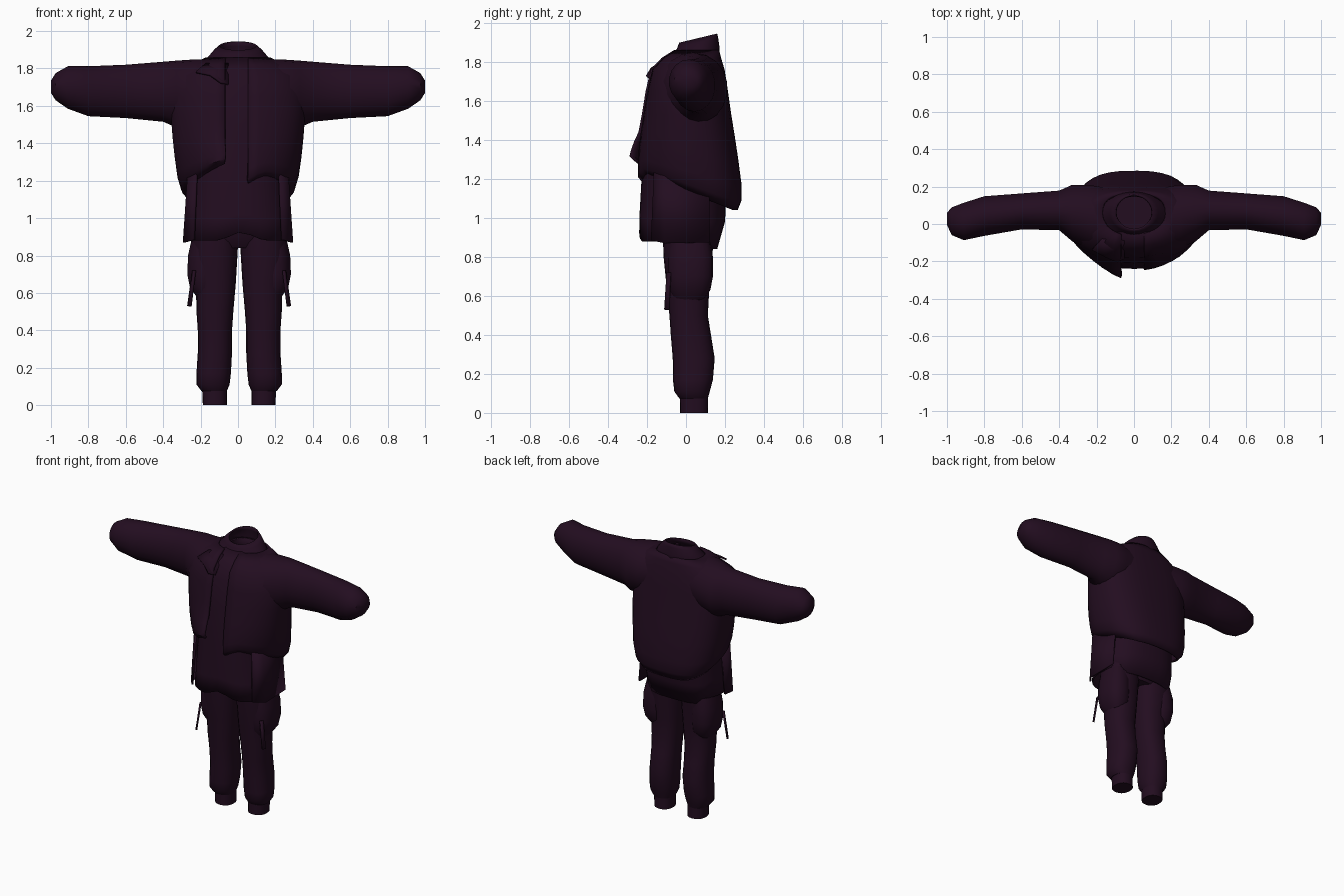
import bpy, bmesh, math
from mathutils import Vector

cube = bpy.data.objects.get("Cube")
if cube:
    bpy.data.objects.remove(cube)

COLOR = (0.0165, 0.004, 0.0143, 1)
cloth = bpy.data.materials.new("dark plum cloth")
cloth.use_nodes = True
cloth.diffuse_color = COLOR
bsdf = cloth.node_tree.nodes["Principled BSDF"]
bsdf.inputs["Base Color"].default_value = COLOR
bsdf.inputs["Roughness"].default_value = 0.8


def finish(name, bm, thick=0):
    bmesh.ops.recalc_face_normals(bm, faces=bm.faces)
    me = bpy.data.meshes.new(name)
    bm.to_mesh(me)
    bm.free()
    me.materials.append(cloth)
    ob = bpy.data.objects.new(name, me)
    bpy.context.collection.objects.link(ob)
    if thick:
        mod = ob.modifiers.new("cloth thickness", "SOLIDIFY")
        mod.thickness, mod.offset = thick, -1
    bpy.ops.object.select_all(action="DESELECT")
    ob.select_set(True)
    bpy.context.view_layer.objects.active = ob
    bpy.ops.object.shade_smooth_by_angle(angle=math.radians(40))


def loft(name, rings, n=28, power=(2, 2), gap=None, axis="z", caps=False, warp=None, thick=0):
    """Rings are (height, u0, u1, v0, v1); power is the squareness of the front and back
    halves; gap holds the two x edges of an open front."""
    bm = bmesh.new()
    rows = []
    for w, u0, u1, v0, v1 in rings:
        cu, cv, ru, rv = (u0 + u1) / 2, (v0 + v1) / 2, (u1 - u0) / 2, (v1 - v0) / 2
        a0, a1, count = 0, math.tau, n
        if gap:
            a0 = math.asin(gap[1] / ru)
            a1 = math.tau + math.asin(gap[0] / ru)
            count = n + 1
        row = []
        for i in range(count):
            a = a0 + (a1 - a0) * i / n
            s, c = math.sin(a), -math.cos(a)
            e = 2 / power[0 if c < 0 else 1]
            u = cu + ru * math.copysign(abs(s) ** e, s)
            v = cv + rv * math.copysign(abs(c) ** e, c)
            p = Vector((u, v, w) if axis == "z" else (w, u, v))
            row.append(bm.verts.new(warp(p) if warp else p))
        rows.append(row)
    for lo, hi in zip(rows, rows[1:]):
        for i in range(n):
            j = i + 1 if gap else (i + 1) % n
            bm.faces.new((lo[i], lo[j], hi[j], hi[i]))
    if caps:
        bm.faces.new(rows[0])
        bm.faces.new(rows[-1])
    finish(name, bm, thick)


def plate(name, points, thick):
    bm = bmesh.new()
    bm.faces.new([bm.verts.new(p) for p in points])
    bmesh.ops.triangulate(bm, faces=bm.faces)
    finish(name, bm, thick)


# Open jacket: hem is higher at the front, right panel swings outward
def jacket_drape(p):
    low = max(0, min(1, (1.45 - p.z) / 0.4))
    p.z += 0.18 * low * min(1, max(0, (0.24 - p.y) / 0.45))
    if p.x < 0 and p.y < 0:
        flap = max(0, 1 - abs(p.x + 0.07) / 0.2)
        p.y -= flap * (0.01 + 0.04 * low)
        p.z += 0.07 * flap * low
    elif p.y < 0:
        p.z -= 0.05 * low * max(0, 1 - abs(p.x - 0.05) / 0.08)
    return p


loft("jacket", [
    (1.04, -.265, .265, -.22, .265),
    (1.09, -.305, .305, -.25, .285),
    (1.17, -.325, .325, -.25, .285),
    (1.30, -.34, .34, -.245, .268),
    (1.42, -.35, .35, -.235, .25),
    (1.53, -.358, .358, -.22, .232),
    (1.65, -.365, .365, -.20, .215),
    (1.76, -.33, .33, -.175, .198),
    (1.82, -.26, .26, -.12, .18),
    (1.86, -.17, .17, -.06, .17),
], n=36, power=(2.1, 2.7), gap=(-.065, .05), warp=jacket_drape, thick=0.015)


# Standing collar, taller at the nape
def collar_tilt(p):
    p.z += 0.24 * (p.y - 0.16) * max(0, min(1, (p.z - 1.80) / 0.1))
    return p


loft("collar", [
    (1.80, -.20, .20, -.12, .175),
    (1.87, -.17, .17, -.07, .172),
    (1.92, -.13, .13, -.045, .165),
    (1.945, -.10, .10, -.035, .16),
], n=24, warp=collar_tilt, thick=0.01)

# Folded lapel on the right panel
plate("lapel", [(-.05, -.09, 1.83), (-.05, -.185, 1.72), (-.09, -.205, 1.73),
                (-.15, -.18, 1.77), (-.225, -.14, 1.785), (-.17, -.08, 1.83)], 0.012)

# Sleeves, closed at the tips and widening into the shoulders
for side, word in ((1, "left"), (-1, "right")):
    loft(word + "_sleeve", [
        (side * x, y0, y1, z0, z1) for x, y0, y1, z0, z1 in (
            (.12, -.15, .19, 1.52, 1.85),
            (.24, -.135, .212, 1.49, 1.848),
            (.33, -.095, .212, 1.485, 1.842),
            (.40, -.035, .18, 1.515, 1.836),
            (.60, -.03, .165, 1.535, 1.82),
            (.80, -.065, .15, 1.545, 1.812),
            (.91, -.088, .115, 1.585, 1.812),
            (.975, -.06, .09, 1.63, 1.775),
            (1.0, -.005, .06, 1.67, 1.735))
    ], n=18, axis="x", caps=True)


# Long shirt: hem lifts at the middle of the front and drops at the back
def shirt_hem(p):
    low = max(0, min(1, (1.1 - p.z) / 0.2))
    if p.y < -0.1:
        p.z += 0.05 * low * max(0, 1 - abs(p.x - 0.02) / 0.12)
    elif p.y > 0.1:
        p.z -= 0.04 * low
    return p


loft("shirt", [
    (.88, -.27, .275, -.24, .16),
    (1.0, -.265, .27, -.238, .20),
    (1.2, -.255, .255, -.228, .21),
    (1.5, -.28, .28, -.21, .19),
    (1.7, -.28, .28, -.18, .18),
    (1.79, -.19, .19, -.135, .165),
    (1.86, -.10, .10, -.06, .155),
], n=32, power=(2.3, 2.6), warp=shirt_hem, thick=0.01)

# Flared side panels of the shirt, the left one reaching further back
for side, word, back in ((1, "left", .12), (-1, "right", -.03)):
    plate(word + "_side_panel", [
        (side * .27, -.11, 1.24), (side * .225, -.165, 1.24),
        (side * .24, -.18, .885), (side * .295, -.11, .87),
        (side * .292, back, .875), (side * .265, back, 1.2)], 0.012)

# Trouser seat under the shirt
loft("trouser_seat", [
    (.84, -.20, .20, -.08, .12),
    (.90, -.25, .25, -.12, .15),
    (1.15, -.24, .24, -.15, .17),
], n=24, caps=True)

# Trouser legs, cuffs, cargo pockets and hanging straps
for side, word in ((1, "left"), (-1, "right")):
    shift = 0.012 if side > 0 else 0

    def leg_rings(rows):
        return [(z, *sorted((side * a + shift, side * b + shift)), y0, y1)
                for z, a, b, y0, y1 in rows]

    loft(word + "_leg", leg_rings([
        (.075, .06, .195, -.035, .112),
        (.11, .045, .222, -.06, .122),
        (.17, .038, .222, -.067, .138),
        (.28, .032, .215, -.068, .147),
        (.40, .032, .215, -.078, .128),
        (.50, .025, .222, -.085, .112),
        (.65, .012, .225, -.10, .12),
        (.80, .003, .25, -.115, .135),
        (.95, -.005, .25, -.12, .145),
    ]), n=20, power=(2.3, 2.3), caps=True)
    loft(word + "_cuff", leg_rings([
        (0, .06, .188, -.03, .112),
        (.09, .06, .192, -.032, .112),
    ]), n=20, power=(2.3, 2.3), caps=True)
    loft(word + "_cargo_pocket", leg_rings([
        (.58, .12, .222, -.06, .09),
        (.63, .10, .258, -.085, .125),
        (.70, .10, .272, -.095, .138),
        (.80, .10, .268, -.095, .138),
        (.88, .10, .25, -.09, .125),
    ]), n=18, power=(2.3, 2.5), caps=True)
    plate(word + "_strap", [
        (side * .235 + shift, -.10, .72), (side * .245 + shift, -.08, .72),
        (side * .272 + shift, -.09, .53), (side * .258 + shift, -.112, .53)], 0.012)
